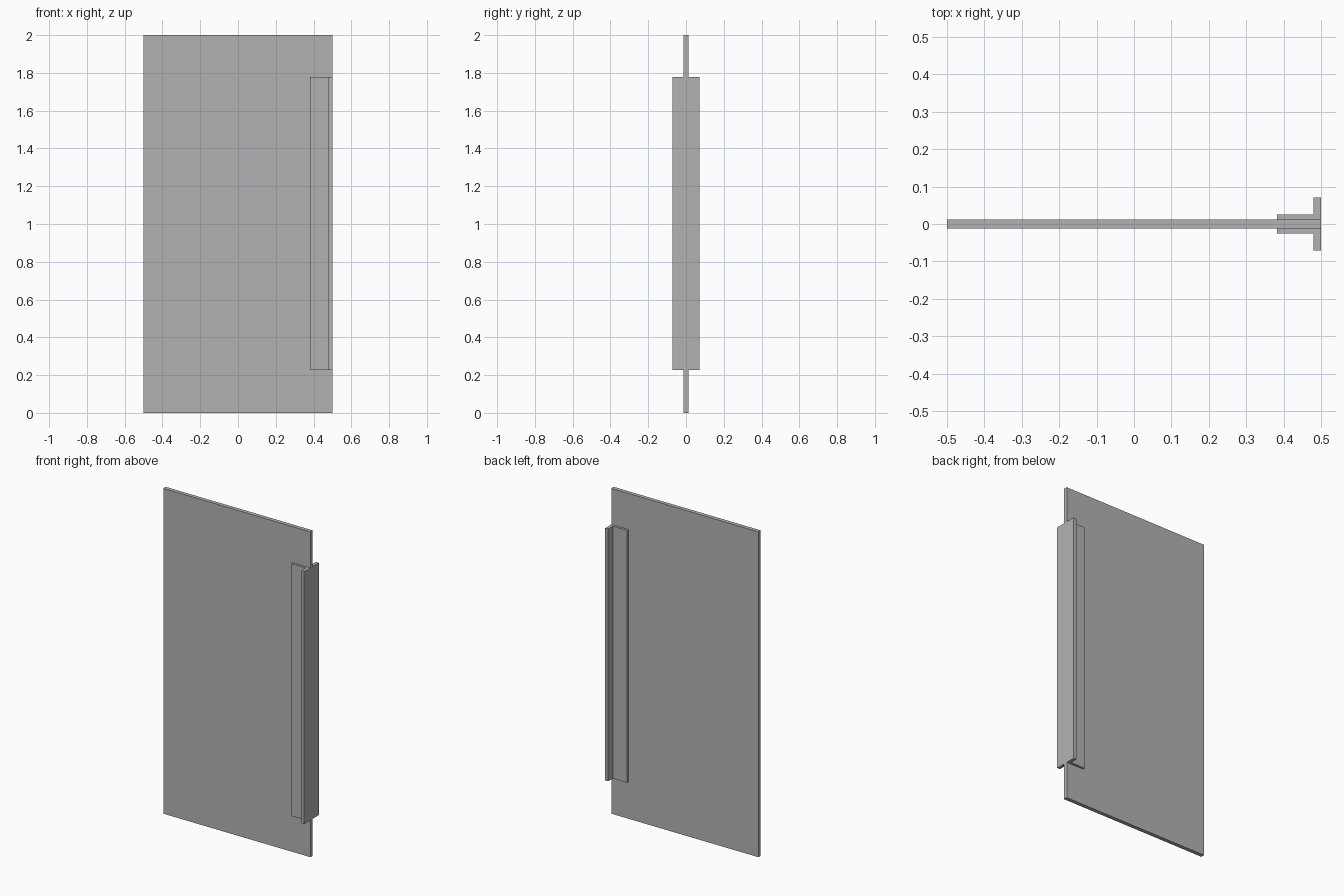
import bpy
import bmesh

default = bpy.data.objects.get("Cube")
if default:
    bpy.data.objects.remove(default, do_unlink=True)

# Single neutral grey
grey = bpy.data.materials.new("neutral_grey")
grey.use_nodes = True
colour = (0.45, 0.45, 0.45, 1)
grey.diffuse_color = colour
grey.node_tree.nodes["Principled BSDF"].inputs["Base Color"].default_value = colour


def extrude_profile(name, outline, bottom, top):
    """Extrude a flat xy outline upward into a solid."""
    mesh = bpy.data.meshes.new(name)
    bm = bmesh.new()
    face = bm.faces.new([bm.verts.new((x, y, bottom)) for x, y in outline])
    result = bmesh.ops.extrude_face_region(bm, geom=[face])
    raised = [g for g in result["geom"] if isinstance(g, bmesh.types.BMVert)]
    bmesh.ops.translate(bm, verts=raised, vec=(0, 0, top - bottom))
    bmesh.ops.recalc_face_normals(bm, faces=bm.faces)
    bm.to_mesh(mesh)
    bm.free()
    mesh.materials.append(grey)
    obj = bpy.data.objects.new(name, mesh)
    bpy.context.collection.objects.link(obj)
    return obj


def mirrored(half):
    """Complete a half outline by reflecting it across y = 0."""
    return half + [(x, -y) for x, y in reversed(half)]


# Tall flat door panel
extrude_profile("door_panel", mirrored([(-0.5, 0.012), (0.5, 0.012)]), 0, 2)

# T-section edge pull that clasps the panel on both sides
pull_half = [(0.382, 0.026), (0.48, 0.026), (0.48, 0.071), (0.5, 0.071)]
extrude_profile("edge_pull", mirrored(pull_half), 0.227, 1.778)
